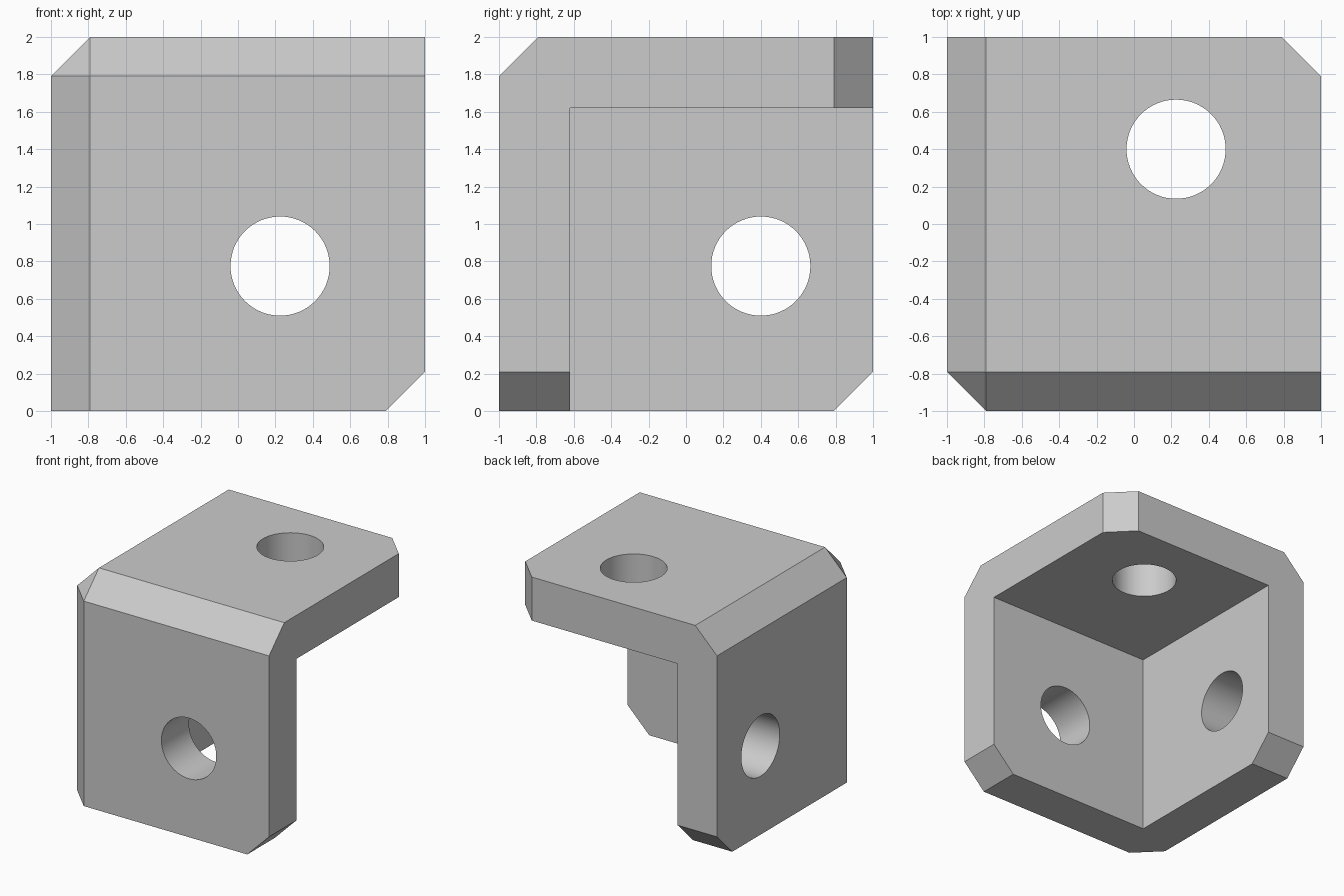
import bpy, bmesh, math
from mathutils import Vector, Matrix

default = bpy.data.objects.get("Cube")
if default:
    bpy.data.objects.remove(default, do_unlink=True)

THICK = 0.38
CHAMFER = 0.21
HOLE_R = 0.265
HOLE = Vector((0.225, 0.40, 0.775))   # shared centre lines of the three holes

grey = bpy.data.materials.new("light_grey")
grey.use_nodes = True
grey.diffuse_color = (0.6, 0.6, 0.6, 1)
grey.node_tree.nodes["Principled BSDF"].inputs["Base Color"].default_value = (0.6, 0.6, 0.6, 1)


def make_object(name, bm):
    mesh = bpy.data.meshes.new(name)
    bm.to_mesh(mesh)
    bm.free()
    mesh.materials.append(grey)
    obj = bpy.data.objects.new(name, mesh)
    bpy.context.collection.objects.link(obj)
    return obj


def box(lo, hi):
    lo, hi = Vector(lo), Vector(hi)
    bm = bmesh.new()
    bmesh.ops.create_cube(bm, size=1)
    bmesh.ops.scale(bm, vec=hi - lo, verts=bm.verts)
    bmesh.ops.translate(bm, vec=(lo + hi) / 2, verts=bm.verts)
    return bm


# Block with chamfers on the edges meeting at the outer corner and its opposite
bm = box((-1, -1, 0), (1, 1, 2))
corners = [Vector((-1, -1, 2)), Vector((1, 1, 0))]
edges = [e for e in bm.edges
         if any((v.co - c).length < 0.01 for v in e.verts for c in corners)]
bmesh.ops.bevel(bm, geom=edges, offset=CHAMFER, offset_type='OFFSET',
                segments=1, profile=0.5, affect='EDGES')
bracket = make_object("corner_bracket", bm)

# Cutters: the inner hollow, then one hole through each plate
inner = THICK - 1
cutters = [make_object("inner_cutter", box((inner, inner, -1), (3, 3, 2 - THICK)))]
for name, axis, wall in (("side", 0, -1), ("front", 1, -1), ("top", 2, 2)):
    bm = bmesh.new()
    bmesh.ops.create_cone(bm, cap_ends=True, segments=64,
                          radius1=HOLE_R, radius2=HOLE_R, depth=1.2)
    direction = Vector([float(i == axis) for i in range(3)])
    centre = HOLE.copy()
    centre[axis] = wall
    turn = direction.to_track_quat('Z', 'Y').to_matrix().to_4x4()
    bmesh.ops.transform(bm, matrix=Matrix.Translation(centre) @ turn, verts=bm.verts)
    cutters.append(make_object(name + "_hole_cutter", bm))

bpy.ops.object.select_all(action='DESELECT')
bracket.select_set(True)
bpy.context.view_layer.objects.active = bracket
for cutter in cutters:
    mod = bracket.modifiers.new(cutter.name, 'BOOLEAN')
    mod.operation = 'DIFFERENCE'
    mod.solver = 'EXACT'
    mod.object = cutter
    bpy.ops.object.modifier_apply(modifier=mod.name)
    bpy.data.objects.remove(cutter, do_unlink=True)

# Smooth hole walls, sharp plate edges
bpy.ops.object.shade_smooth_by_angle(angle=math.radians(30))
